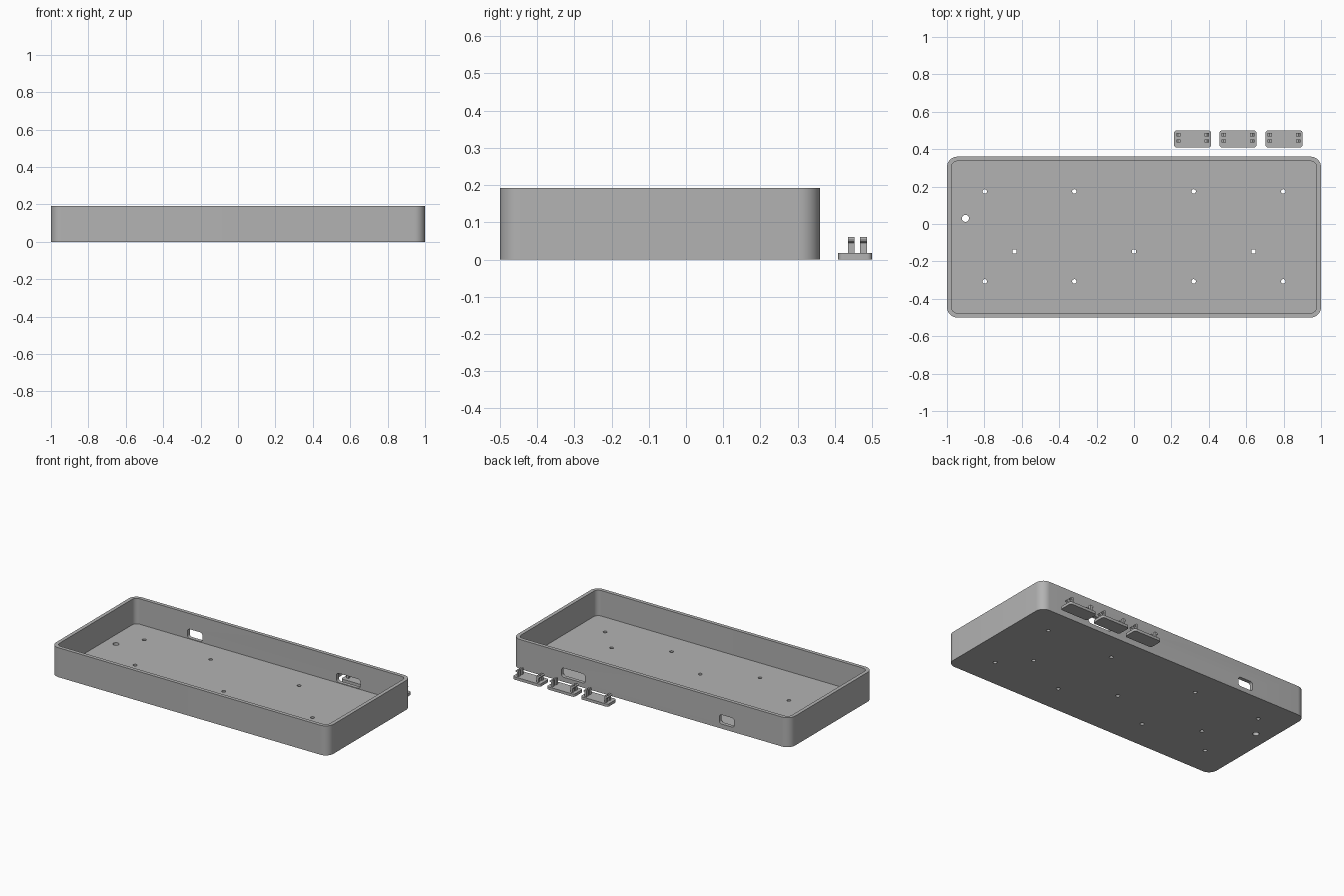
import bpy
import bmesh
from math import sin, cos, pi, radians

cube = bpy.data.objects.get("Cube")
if cube:
    bpy.data.objects.remove(cube, do_unlink=True)

grey = bpy.data.materials.new("plain grey")
grey.use_nodes = True
grey.diffuse_color = (0.45, 0.45, 0.45, 1)
grey.node_tree.nodes["Principled BSDF"].inputs["Base Color"].default_value = (0.45, 0.45, 0.45, 1)


def rounded(u0, u1, v0, v1, r, steps=10):
    """Outline of a rectangle with rounded corners."""
    corners = [(u1 - r, v1 - r), (u0 + r, v1 - r), (u0 + r, v0 + r), (u1 - r, v0 + r)]
    points = []
    for i, (u, v) in enumerate(corners):
        for s in range(steps + 1):
            a = (i + s / steps) * pi / 2
            points.append((u + r * cos(a), v + r * sin(a)))
    return points


def circle(u, v, r, steps=24):
    return [(u + r * cos(2 * pi * s / steps), v + r * sin(2 * pi * s / steps))
            for s in range(steps)]


def prism(bm, outline, low, high, axis="z"):
    """Extrude a flat outline along z, or an x-z outline along y."""
    def place(p, d):
        return (p[0], p[1], d) if axis == "z" else (p[0], d, p[1])
    bottom = [bm.verts.new(place(p, low)) for p in outline]
    top = [bm.verts.new(place(p, high)) for p in outline]
    bm.faces.new(bottom[::-1])
    bm.faces.new(top)
    n = len(outline)
    for i in range(n):
        j = (i + 1) % n
        bm.faces.new((bottom[i], bottom[j], top[j], top[i]))


def finish(bm, name):
    bmesh.ops.recalc_face_normals(bm, faces=bm.faces)
    mesh = bpy.data.meshes.new(name)
    bm.to_mesh(mesh)
    bm.free()
    mesh.materials.append(grey)
    obj = bpy.data.objects.new(name, mesh)
    bpy.context.collection.objects.link(obj)
    return obj


def activate(obj):
    bpy.ops.object.select_all(action="DESELECT")
    obj.select_set(True)
    bpy.context.view_layer.objects.active = obj


def cut(obj, bm):
    cutter = finish(bm, "cutter")
    cutter.hide_render = True
    mod = obj.modifiers.new("cut", "BOOLEAN")
    mod.operation = "DIFFERENCE"
    mod.solver = "EXACT"
    mod.object = cutter
    activate(obj)
    bpy.ops.object.modifier_apply(modifier=mod.name)
    bpy.data.objects.remove(cutter, do_unlink=True)


def smooth(obj):
    activate(obj)
    bpy.ops.object.shade_smooth_by_angle(angle=radians(30))


# Open tray
WALL, FLOOR, HEIGHT = 0.024, 0.026, 0.192
FRONT, BACK = -0.5, 0.36
bm = bmesh.new()
prism(bm, rounded(-1, 1, FRONT, BACK, 0.056), 0, HEIGHT)
tray = finish(bm, "tray")

bm = bmesh.new()
prism(bm, rounded(-1 + WALL, 1 - WALL, FRONT + WALL, BACK - WALL, 0.032), FLOOR, 0.3)
cut(tray, bm)

# Screw holes, cable hole and the two slots in the back wall
bm = bmesh.new()
holes = [(x, y) for x in (-0.798, -0.319, 0.319, 0.798) for y in (0.174, -0.307)]
holes += [(x, -0.147) for x in (-0.639, 0, 0.639)]
for x, y in holes:
    prism(bm, circle(x, y, 0.012), -0.05, 0.1)
prism(bm, circle(-0.901, 0.03, 0.019), -0.05, 0.1)
for x0, x1 in ((-0.6, -0.492), (0.475, 0.647)):
    prism(bm, rounded(x0, x1, 0.03, 0.09, 0.018), 0.3, 0.4, "y")
cut(tray, bm)
smooth(tray)

# Three snap-in covers, each with four hooked posts
hook = [(0.064, 0.012), (0.078, 0.012), (0.078, 0.044), (0.087, 0.049),
        (0.087, 0.053), (0.078, 0.06), (0.064, 0.06)]
for number, centre in enumerate((0.313, 0.556, 0.802), 1):
    bm = bmesh.new()
    prism(bm, rounded(centre - 0.099, centre + 0.099, 0.409, 0.5, 0.014, 6), 0, 0.018)
    smooth(finish(bm, f"cover_plate_{number}"))
    bm = bmesh.new()
    for side in (-1, 1):
        for y in (0.435, 0.468):
            prism(bm, [(centre + side * u, z) for u, z in hook], y, y + 0.018, "y")
    finish(bm, f"cover_hooks_{number}")
